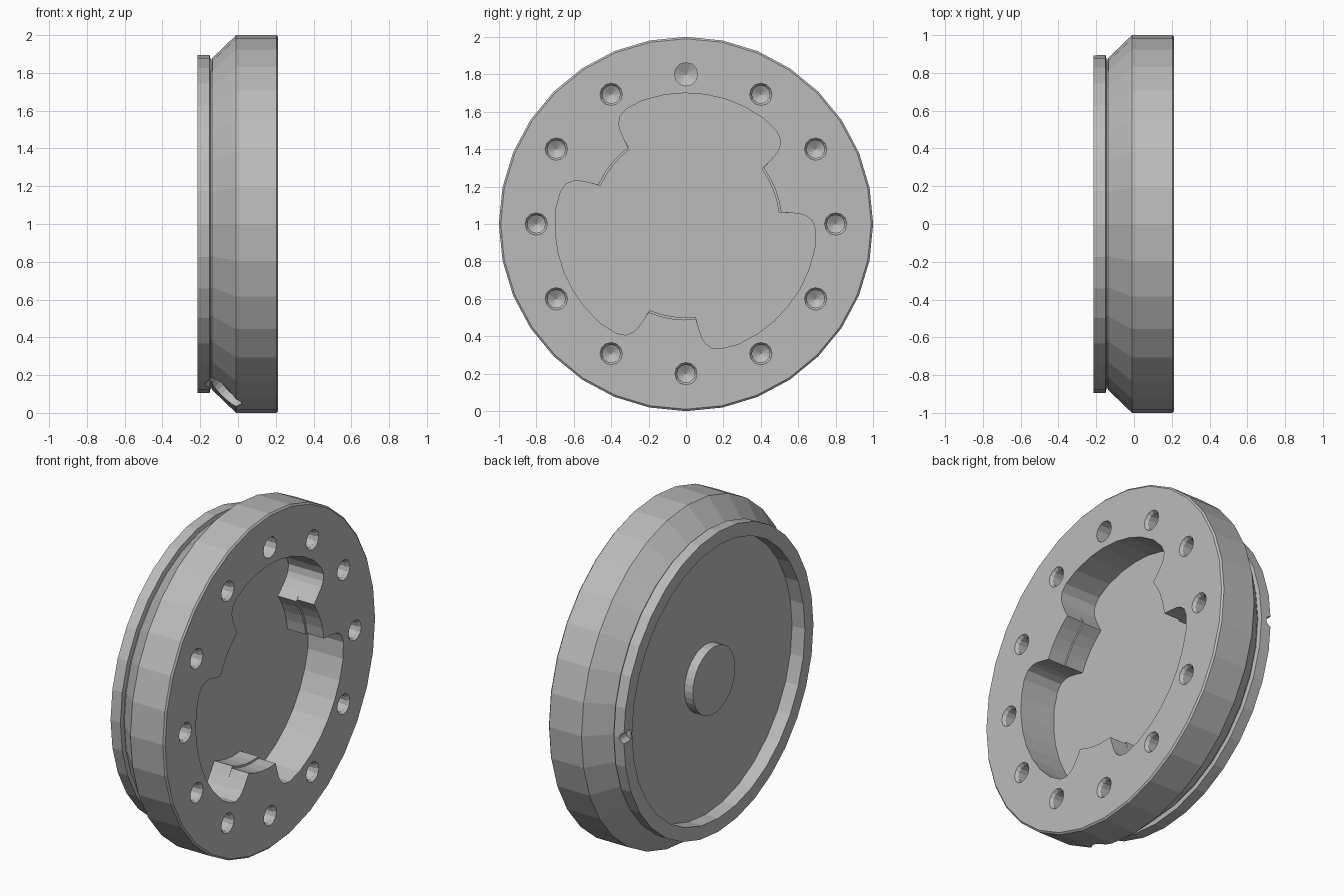
import bpy, bmesh
from math import sin, cos, radians, pi
from mathutils import Matrix, Vector

cube = bpy.data.objects.get("Cube")
if cube:
    bpy.data.objects.remove(cube, do_unlink=True)

grey = bpy.data.materials.new("machined_grey")
grey.use_nodes = True
grey.diffuse_color = (0.5, 0.5, 0.5, 1)
grey.node_tree.nodes["Principled BSDF"].inputs["Base Color"].default_value = (0.5, 0.5, 0.5, 1)


def finish(name, bm):
    bmesh.ops.recalc_face_normals(bm, faces=bm.faces[:])
    mesh = bpy.data.meshes.new(name)
    bm.to_mesh(mesh)
    bm.free()
    mesh.materials.append(grey)
    ob = bpy.data.objects.new(name, mesh)
    bpy.context.collection.objects.link(ob)
    return ob


def lathe(name, profile, sides, matrix=Matrix()):
    """Turn (x, radius) points about the x axis; both ends are capped."""
    bm = bmesh.new()
    rings = []
    for x, r in profile:
        if r == 0:
            rings.append([bm.verts.new((x, 0, 0))] * sides)
        else:
            rings.append([bm.verts.new((x, r * cos(2 * pi * i / sides), r * sin(2 * pi * i / sides)))
                          for i in range(sides)])
    for a, b in zip(rings, rings[1:]):
        for i in range(sides):
            j = (i + 1) % sides
            bm.faces.new(list(dict.fromkeys((a[i], a[j], b[j], b[i]))))
    for ring in (rings[0], rings[-1]):
        if ring[0] is not ring[1]:
            bm.faces.new(ring)
    bm.transform(matrix)
    return finish(name, bm)


def pocket(name, tab_radius, x0, x1):
    """Three-lobed prism, leaving three tabs between the lobes."""
    side = [(45.5, tab_radius), (44.6, 0.56), (43.5, 0.615), (42.3, 0.645),
            (40, 0.675), (36, 0.692), (28, 0.7)]
    lobe = [(-a, r) for a, r in side] + [(a, 0.7) for a in (-18, -9, 0, 9, 18)] + side[::-1]
    tab = [(60 + a, tab_radius) for a in (-7, 0, 7)]
    outline = [(radians(81.5 + 120 * k + a), r) for k in range(3) for a, r in lobe + tab]
    bm = bmesh.new()
    base = bm.faces.new([bm.verts.new((x0, r * cos(a), 1 + r * sin(a))) for a, r in outline])
    ext = bmesh.ops.extrude_face_region(bm, geom=[base])
    bmesh.ops.translate(bm, vec=(x1 - x0, 0, 0),
                        verts=[v for v in ext["geom"] if isinstance(v, bmesh.types.BMVert)])
    return finish(name, bm)


def cut(body, cutter):
    cutter.hide_render = True
    mod = body.modifiers.new("cut", "BOOLEAN")
    mod.operation = "DIFFERENCE"
    mod.solver = "EXACT"
    mod.object = cutter
    bpy.context.view_layer.objects.active = body
    bpy.ops.object.modifier_apply(modifier=mod.name)
    bpy.data.objects.remove(cutter, do_unlink=True)


def around(angle, x, radius):
    """Frame at a point on the disc, its y axis pointing outward."""
    return (Matrix.Translation((0, 0, 1)) @ Matrix.Rotation(radians(angle), 4, "X")
            @ Matrix.Translation((x, radius, 0)))


# Turned disc: centre boss, back recess, lip, groove, bevel and rim
body = lathe("coupling_disc", [
    (-0.185, 0), (-0.185, 0.2), (-0.13, 0.2), (-0.13, 0.815), (-0.215, 0.815),
    (-0.215, 0.895), (-0.15, 0.895), (-0.145, 0.87), (-0.138, 0.87), (-0.135, 0.88),
    (-0.01, 1), (0.203, 1), (0.212, 0.99), (0.212, 0)], 32, Matrix.Translation((0, 0, 1)))

# Lobed pocket, with a slight step halfway down the tabs
cut(body, pocket("pocket_cutter", 0.5, -0.02, 0.3))
cut(body, pocket("step_cutter", 0.512, 0.1, 0.3))

# Ring of drilled holes; the top one is plain, the others have chamfered mouths
for k in range(12):
    mouth = [(0.195, 0.048), (0.212, 0.06), (0.25, 0.06)]
    if k == 3:
        mouth = [(0.25, 0.062)]
    bore = mouth[0][1]
    cut(body, lathe("hole_cutter", [(0.03, 0), (0.06, bore)] + mouth, 12, around(30 * k, 0, 0.8)))

# Round spot face drilled square to the bevel near the bottom
tilt = Matrix.Rotation(radians(136), 4, "Z")
cut(body, lathe("spot_cutter", [(0.25, 0.105), (-0.05, 0.105)], 24,
                around(-108, -0.075, 0.94) @ Matrix.Rotation(radians(135), 4, "Z")))

# Small half-round notch across the lip
cut(body, lathe("notch_cutter", [(-0.05, 0.03), (0.1, 0.03)], 12,
                around(0, -0.215, 0.875) @ Matrix.Rotation(radians(90), 4, "Z")))
